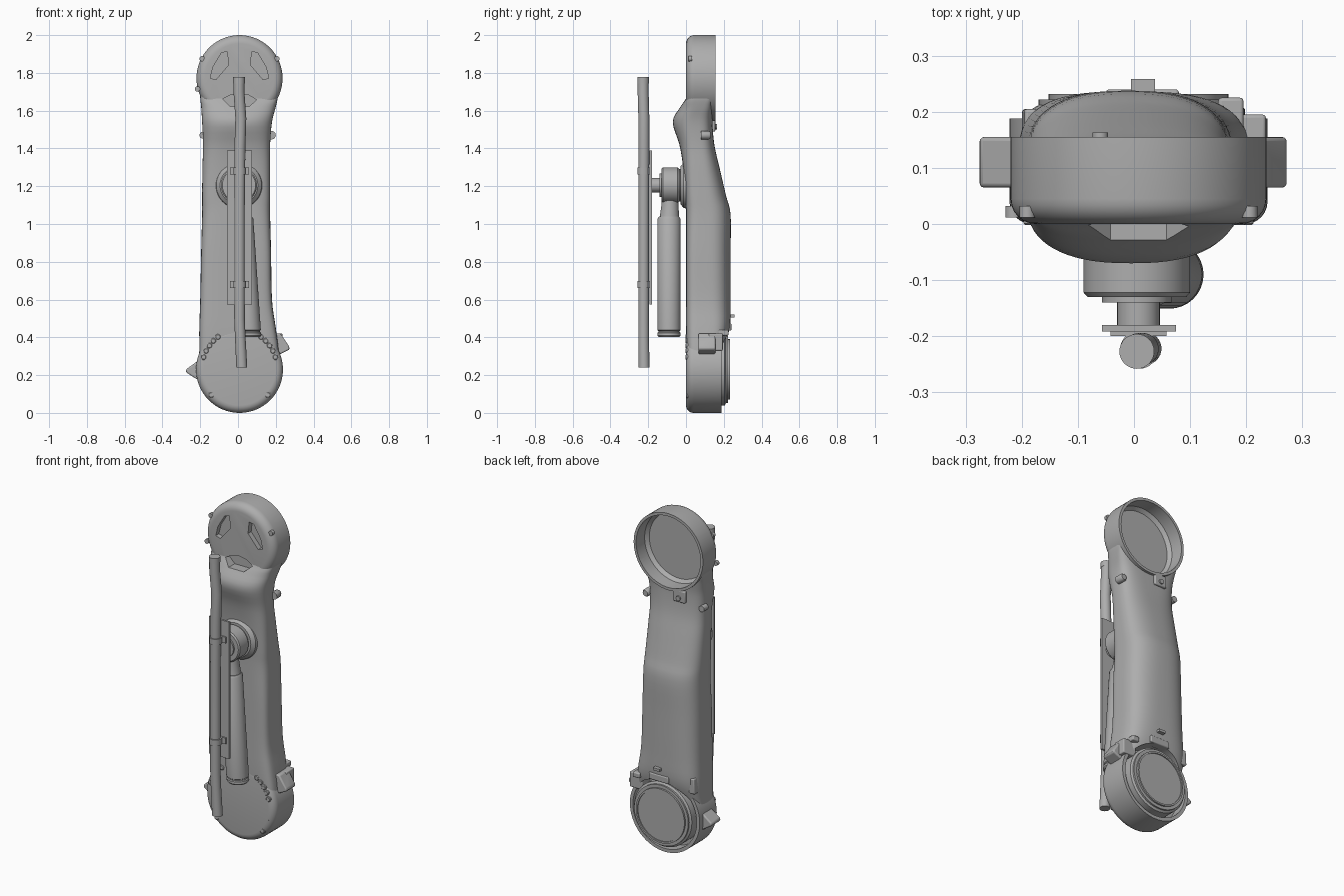
import bpy, bmesh, math
from mathutils import Vector

cube = bpy.data.objects.get("Cube")
if cube:
    bpy.data.objects.remove(cube)

GREY = (0.42, 0.42, 0.42, 1)
metal = bpy.data.materials.new("plain_grey")
metal.use_nodes = True
metal.diffuse_color = GREY
metal.node_tree.nodes["Principled BSDF"].inputs["Base Color"].default_value = GREY

CX, LOW, HIGH = 0.008, 0.23, 1.772      # joint centres
parts = []


def finish(name, bm, keep=True):
    bmesh.ops.recalc_face_normals(bm, faces=bm.faces)
    mesh = bpy.data.meshes.new(name)
    bm.to_mesh(mesh)
    bm.free()
    mesh.materials.append(metal)
    obj = bpy.data.objects.new(name, mesh)
    bpy.context.collection.objects.link(obj)
    if keep:
        parts.append(obj)
    else:
        obj.hide_render = True
    return obj


def skin(name, rings, keep=True):
    """Closed skin through a list of equal rings, with capped ends."""
    bm = bmesh.new()
    loops = [[bm.verts.new(p) for p in ring] for ring in rings]
    for a, b in zip(loops, loops[1:]):
        for i in range(len(a)):
            j = (i + 1) % len(a)
            bm.faces.new((a[i], a[j], b[j], b[i]))
    bm.faces.new(loops[0])
    bm.faces.new(loops[-1])
    return finish(name, bm, keep)


def lathe(name, x, z, profile, keep=True, n=64):
    """Turned part about a y axis; profile holds (radius, y)."""
    turn = [2 * math.pi * i / n for i in range(n)]
    return skin(name, [[(x + r * math.cos(t), y, z + r * math.sin(t)) for t in turn]
                       for r, y in profile], keep)


def prism(name, outline, y0, y1, keep=True, bevel=0):
    obj = skin(name, [[(x, y, z) for x, z in outline] for y in (y0, y1)], keep)
    if bevel:
        mod = obj.modifiers.new("soft_edges", 'BEVEL')
        mod.width, mod.segments = bevel, 3
    return obj


def tube(name, path, n=32):
    """Round part along mostly vertical path points (x, y, z, radius)."""
    turn = [2 * math.pi * i / n for i in range(n)]
    return skin(name, [[(x + r * math.cos(t), y + r * math.sin(t), z) for t in turn]
                       for x, y, z, r in path])


def box(x0, x1, z0, z1):
    return [(x0, z0), (x1, z0), (x1, z1), (x0, z1)]


def cut(obj, cutters):
    for c in cutters:
        mod = obj.modifiers.new("cut", 'BOOLEAN')
        mod.operation, mod.solver, mod.object = 'DIFFERENCE', 'EXACT', c
    dg = bpy.context.evaluated_depsgraph_get()
    mesh = bpy.data.meshes.new_from_object(obj.evaluated_get(dg))
    obj.modifiers.clear()
    obj.data = mesh


def fillet(r, y, size):
    """Rounded front edge of a drum."""
    return [(r - size + size * math.sin(a), y + size - size * math.cos(a))
            for a in (math.pi / 12 * i for i in range(7))]


def smooth_step(rows, count):
    """Resample table rows with a monotone ease-free Catmull curve."""
    out = []
    for i in range(len(rows) - 1):
        p = [rows[max(0, min(len(rows) - 1, i + k))] for k in (-1, 0, 1, 2)]
        for s in range(count):
            t = s / count
            out.append([b + t / 2 * (c - a + t * (2*a - 5*b + 4*c - d + t * (3*(b - c) + d - a)))
                        for a, b, c, d in zip(*p)])
    return out + [list(rows[-1])]


# arm shell: z, left edge, right edge, front y, back y, front and back squareness
sections = [
    (0.22, -0.21, 0.22, 0.006, 0.17, 6, 5),
    (0.33, -0.205, 0.215, 0.003, 0.195, 6, 4),
    (0.45, -0.205, 0.20, 0.0, 0.232, 6, 3.2),
    (0.60, -0.20, 0.18, 0.0, 0.236, 6, 2.8),
    (0.85, -0.195, 0.175, 0.0, 0.236, 6, 2.6),
    (1.05, -0.19, 0.17, 0.0, 0.236, 5, 2.5),
    (1.15, -0.19, 0.17, -0.003, 0.212, 5, 2.5),
    (1.30, -0.188, 0.17, -0.015, 0.177, 4, 2.6),
    (1.42, -0.185, 0.17, -0.035, 0.15, 3, 3),
    (1.54, -0.19, 0.18, -0.07, 0.14, 2.4, 4),
    (1.62, -0.195, 0.20, -0.03, 0.145, 3, 5),
    (1.67, -0.20, 0.21, 0.002, 0.15, 5, 6),
    (1.74, -0.20, 0.21, 0.02, 0.15, 6, 6),
]
rings = []
for z, xl, xr, yf, yb, nf, nb in smooth_step(sections, 4):
    ring, mid = [], 0.55 * yf + 0.45 * yb + 0.01
    for i in range(64):
        c, s = math.cos(i * math.pi / 32), math.sin(i * math.pi / 32)
        e, reach = (2 / nb, yb - mid) if s > 0 else (2 / nf, mid - yf)
        ring.append(((xl + xr) / 2 + (xr - xl) / 2 * math.copysign(abs(c) ** e, c),
                     mid + reach * math.copysign(abs(s) ** e, s), z))
    rings.append(ring)
arm = skin("arm_shell", rings)

# end drums
lower = lathe("lower_drum", CX, LOW, fillet(0.23, 0, 0.04) + [(0.23, 0.188)])
upper = lathe("upper_drum", CX, HIGH, fillet(0.228, 0, 0.045) + [(0.228, 0.155)])

# hollows and front windows
cup = lathe("cup_cutter", CX, HIGH, [(0.195, 0.055), (0.212, 0.075), (0.212, 0.4)], False)
seat = lathe("seat_cutter", CX, LOW, [(0.21, 0.12), (0.21, 0.4)], False)
eye = [(-0.155, 0.0), (-0.14, 0.06), (-0.095, 0.135), (-0.065, 0.14), (-0.058, 0.07), (-0.125, -0.008)]
mouth = [(-0.09, -0.11), (-0.05, -0.09), (0, -0.08), (0.05, -0.09), (0.09, -0.115),
         (0.05, -0.15), (-0.05, -0.15)]
windows = [prism("window_cutter", [(CX + m * x, HIGH + z) for x, z in shape], -0.1, 0.03, False)
           for shape, m in ((eye, 1), (eye, -1), (mouth, 1))]
cut(arm, [cup, seat, windows[2]])
cut(upper, [cup] + windows)
cut(lower, [seat])
for c in [cup, seat] + windows:
    bpy.data.objects.remove(c)

# lower output flange
lathe("output_flange", CX, LOW, [(0.19, 0.11), (0.19, 0.205), (0.178, 0.212), (0.178, 0.222),
                                 (0.16, 0.222), (0.16, 0.232), (0.15, 0.232), (0.15, 0.226)])

# side ears on the lower drum
prism("right_ear", [(-0.19, 0.16), (-0.275, 0.215), (-0.275, 0.23), (-0.2, 0.285)], 0.065, 0.155, bevel=0.008)
prism("left_ear", [(0.2, 0.3), (0.272, 0.335), (0.272, 0.35), (0.225, 0.42), (0.19, 0.42)], 0.065, 0.155, bevel=0.008)

# bolts and slots around the lower front edge
for side in (-1, 1):
    for deg in (18, 28, 37, 46, 55):
        a = math.radians(deg)
        lathe("rim_bolt", CX + side * 0.2 * math.cos(a), LOW + 0.21 * math.sin(a),
              [(0.015, 0.05), (0.015, 0.001), (0.011, -0.002)], n=16)
    a = math.radians(-40)
    lathe("rim_bolt", CX + side * 0.15, LOW - 0.135, [(0.016, 0.05), (0.016, 0.003), (0.012, 0.0)], n=16)
    slot = [(0.15, -0.09), (0.165, -0.105), (0.18, -0.09), (0.195, -0.055), (0.185, -0.045), (0.17, -0.06)]
    prism("rim_slot_plate", [(CX + side * x, LOW + z) for x, z in slot], 0.002, 0.05)

# strut mount: base, housing, stub
lathe("mount_base", 0.005, 1.205, [(0.125, 0.01), (0.12, -0.012), (0.1, -0.03)])
lathe("mount_housing", 0.005, 1.205, [(0.085, -0.01), (0.085, -0.035), (0.095, -0.045), (0.095, -0.122),
                                      (0.088, -0.13), (0.062, -0.13), (0.062, -0.14), (0.05, -0.14)])
lathe("mount_stub", 0.008, 1.205, [(0.038, -0.12), (0.038, -0.185)], n=32)

# strut hanging from the mount
tube("strut_neck", [(0.01, -0.085, 1.2, 0.04), (0.013, -0.085, 1.1, 0.045), (0.02, -0.088, 1.03, 0.052)])
tube("strut_tube", [(0.02, -0.09, 1.04, 0.053), (0.02, -0.09, 1.028, 0.061), (0.06, -0.09, 0.438, 0.061),
                    (0.06, -0.09, 0.434, 0.056), (0.061, -0.09, 0.428, 0.056), (0.061, -0.09, 0.424, 0.061),
                    (0.063, -0.09, 0.41, 0.061), (0.063, -0.09, 0.403, 0.055)])

# mounting plate, cable pipe and its clips
prism("pipe_plate", box(-0.057, 0.075, 0.575, 1.39), -0.192, -0.18)
tube("cable_pipe", [(0.005, -0.227, 1.775, 0.029), (0.005, -0.227, 1.70, 0.029), (0.015, -0.223, 1.56, 0.029),
                    (0.01, -0.223, 1.4, 0.029), (0.008, -0.224, 1.1, 0.028), (0.008, -0.224, 0.5, 0.028),
                    (0.012, -0.224, 0.4, 0.028), (0.02, -0.222, 0.24, 0.029)])
tube("pipe_top_collar", [(0.005, -0.227, 1.777, 0.031), (0.005, -0.227, 1.745, 0.031)])
for z in (0.68, 1.28):
    prism("pipe_clip_foot", box(-0.042, 0.058, z - 0.018, z + 0.018), -0.2, -0.185)
    tube("pipe_clip_band", [(0.009, -0.224, z - 0.018, 0.034), (0.009, -0.224, z + 0.018, 0.034)])

# small pins, knobs and latches
lathe("left_knob", 0.178, 1.47, [(0.022, 0.08), (0.022, 0.12), (0.016, 0.13)], n=24)
lathe("right_knob", -0.186, 1.47, [(0.018, 0.08), (0.018, 0.12)], n=24)
for x, z in ((-0.19, 1.875), (0.206, 1.875), (-0.215, 1.715)):
    lathe("side_pin", x, z, [(0.014, 0.012), (0.014, 0.032)], n=16)
prism("upper_latch", box(-0.1, -0.02, 1.49, 1.56), 0.12, 0.155, bevel=0.006)
lathe("upper_latch_screw", -0.06, 1.515, [(0.014, 0.15), (0.014, 0.163)], n=16)
prism("lower_knob", box(-0.005, 0.037, 0.505, 0.52), 0.22, 0.258)
prism("lower_latch", box(-0.05, 0.08, 0.435, 0.475), 0.19, 0.24, bevel=0.006)
prism("right_wedge", [(-0.2, 0.4), (-0.16, 0.4), (-0.165, 0.49), (-0.195, 0.49)], 0.15, 0.205, bevel=0.006)
prism("left_hook_base", box(0.15, 0.235, 0.33, 0.42), 0.12, 0.195, bevel=0.006)
prism("left_hook", box(0.15, 0.195, 0.41, 0.44), 0.15, 0.225, bevel=0.006)

# shading
bpy.ops.object.select_all(action='DESELECT')
for obj in parts:
    obj.select_set(True)
bpy.context.view_layer.objects.active = parts[0]
bpy.ops.object.shade_smooth_by_angle(angle=math.radians(35))
